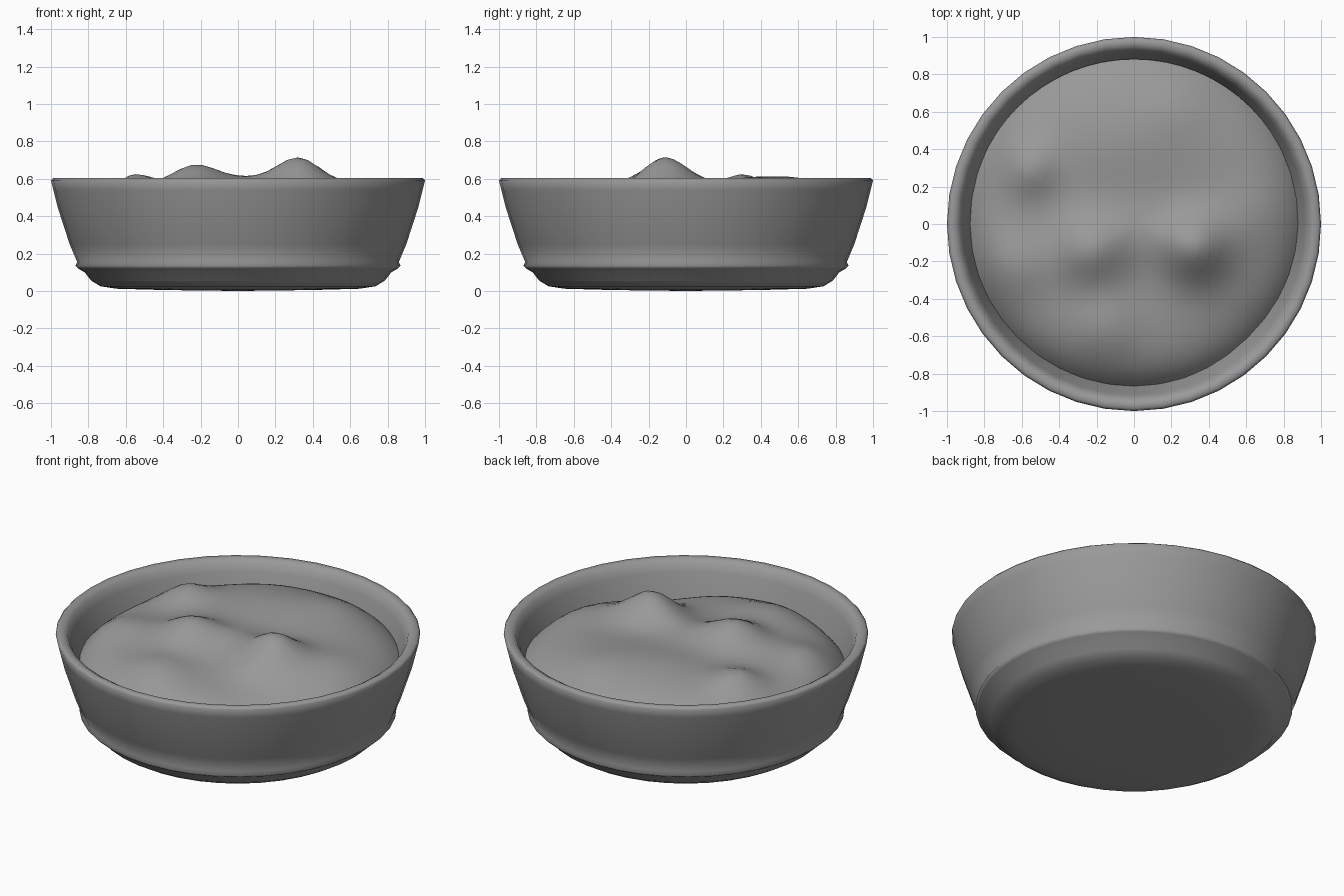
import bpy, bmesh, math

if "Cube" in bpy.data.objects:
    bpy.data.objects.remove(bpy.data.objects["Cube"])

# Dark grey for all parts
grey = bpy.data.materials.new("dark_grey")
grey.diffuse_color = (0.32, 0.32, 0.32, 1)
grey.use_nodes = True
grey.node_tree.nodes["Principled BSDF"].inputs["Base Color"].default_value = grey.diffuse_color

def lathe(name, rings, sides, height=None):
    """Revolve (radius, z) rings; radius 0 becomes a pole. height(x, y, z) reshapes z."""
    bm = bmesh.new()
    z_at = lambda x, y, z: height(x, y, z) if height else z
    loops = []
    for r, z in rings:
        if r == 0:
            loops.append([bm.verts.new((0, 0, z_at(0, 0, z)))] * sides)
            continue
        loop = []
        for i in range(sides):
            a = 2 * math.pi * i / sides
            x, y = r * math.cos(a), r * math.sin(a)
            loop.append(bm.verts.new((x, y, z_at(x, y, z))))
        loops.append(loop)
    for lo, hi in zip(loops, loops[1:]):
        for i in range(sides):
            j = (i + 1) % sides
            quad = list(dict.fromkeys((lo[i], lo[j], hi[j], hi[i])))
            bm.faces.new(quad).smooth = True
    mesh = bpy.data.meshes.new(name)
    bm.to_mesh(mesh)
    bm.free()
    mesh.materials.append(grey)
    ob = bpy.data.objects.new(name, mesh)
    bpy.context.collection.objects.link(ob)
    return ob

# Bowl: underside, foot, small ledge, flared wall, rolled rim, inner wall
bowl_profile = [(0, 0.0), (0.4, 0.005), (0.65, 0.012), (0.735, 0.025), (0.785, 0.055),
                (0.82, 0.10), (0.855, 0.12), (0.87, 0.135), (0.86, 0.155),
                (0.90, 0.25), (0.965, 0.45), (0.987, 0.54), (1.0, 0.592), (0.988, 0.605),
                (0.96, 0.605), (0.935, 0.59), (0.915, 0.54), (0.875, 0.42),
                (0.83, 0.26), (0.77, 0.14), (0.65, 0.11), (0, 0.11)]
lathe("bowl", bowl_profile, 40)

# Food: domed filling with soft mounds (x, y, height, width)
mounds = [(0.32, -0.12, 0.165, 0.125), (-0.23, -0.14, 0.125, 0.13),
          (-0.56, 0.30, 0.075, 0.10), (-0.10, 0.42, 0.06, 0.24),
          (-0.16, -0.55, 0.05, 0.13), (-0.64, -0.22, 0.05, 0.12),
          (0.35, 0.35, 0.03, 0.20), (0.55, -0.55, -0.05, 0.20),
          (0.03, -0.05, 0.04, 0.12), (0.60, 0.03, 0.035, 0.14),
          (0.22, 0.62, 0.03, 0.13)]

def food_height(x, y, drop):
    # the edge sinks further towards the front
    z = 0.545 + 0.01 * y - drop * (1 - 0.35 * y)
    for mx, my, h, w in mounds:
        z += h * math.exp(-((x - mx) ** 2 + (y - my) ** 2) / (2 * w * w))
    return z

radii = [0.882 * math.sin(math.pi / 2 * k / 24) for k in range(24, -1, -1)]
lathe("food", [(r, 0.13 * (r / 0.882) ** 8) for r in radii], 64, food_height)
